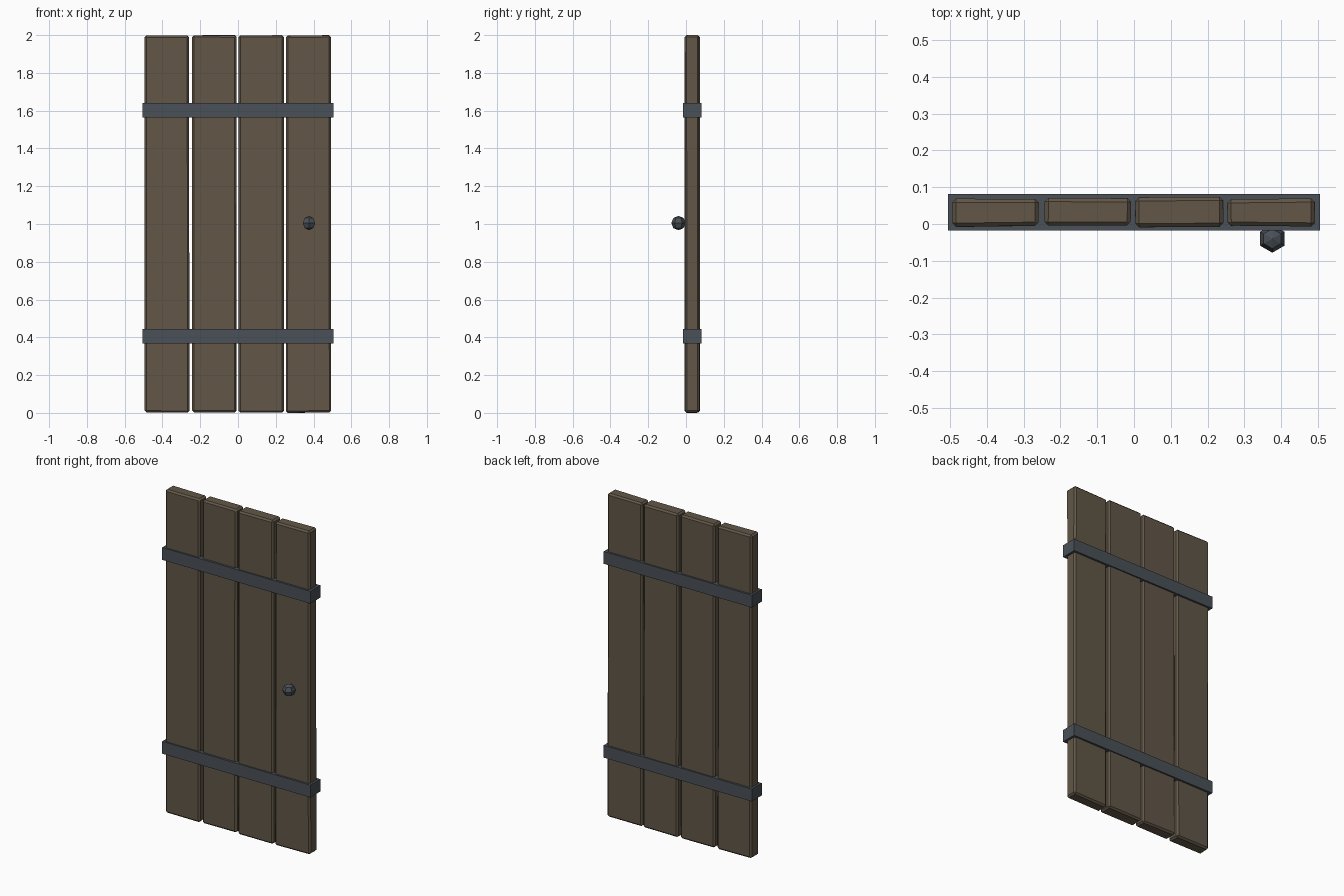
import bpy, bmesh, random
from mathutils import Matrix, Vector

random.seed(4)
old = bpy.data.objects.get("Cube")
if old:
    bpy.data.objects.remove(old, do_unlink=True)


def material(name, rgb):
    mat = bpy.data.materials.new(name)
    mat.use_nodes = True
    mat.diffuse_color = (*rgb, 1)
    mat.node_tree.nodes["Principled BSDF"].inputs["Base Color"].default_value = (*rgb, 1)
    return mat


wood = material("weathered_wood", (0.122, 0.095, 0.064))
iron = material("dark_iron", (0.068, 0.082, 0.095))


def finish(name, bm, mat):
    mesh = bpy.data.meshes.new(name)
    bm.to_mesh(mesh)
    bm.free()
    mesh.materials.append(mat)
    obj = bpy.data.objects.new(name, mesh)
    bpy.context.collection.objects.link(obj)
    return obj


def box(name, low, high, mat, wobble=0.0, bevel=0.0):
    low, high = Vector(low), Vector(high)
    size = high - low
    bm = bmesh.new()
    bmesh.ops.create_cube(bm, size=1)
    for v in bm.verts:
        # Corners wander slightly inwards for a hand-cut look
        inset = Vector([-2 * c * random.uniform(0, wobble) for c in v.co])
        v.co = (low + high) / 2 + Vector(a * b for a, b in zip(v.co, size)) + inset
    if bevel:
        bmesh.ops.bevel(bm, geom=bm.edges[:], offset=bevel, segments=1,
                        affect='EDGES', profile=0.5)
    return finish(name, bm, mat)


# Four upright planks with chamfered edges
spans = [(-0.495, -0.256), (-0.246, -0.006), (0.002, 0.245), (0.252, 0.495)]
depths = [(-0.008, 0.071), (-0.006, 0.073), (-0.011, 0.075), (-0.008, 0.071)]
for i, ((x0, x1), (y0, y1)) in enumerate(zip(spans, depths)):
    box(f"plank_{i + 1}", (x0, y0, 0), (x1, y1, 2), wood, wobble=0.004, bevel=0.01)

# Iron bands wrapping around the planks
for name, z in (("lower_band", 0.405), ("upper_band", 1.602)):
    box(name, (-0.506, -0.017, z - 0.038), (0.506, 0.081, z + 0.038), iron)

# Faceted knob on the front
bm = bmesh.new()
bmesh.ops.create_uvsphere(bm, u_segments=6, v_segments=4, radius=0.038,
                          matrix=Matrix.Translation((0.376, -0.04, 1.005)))
finish("knob", bm, iron)
